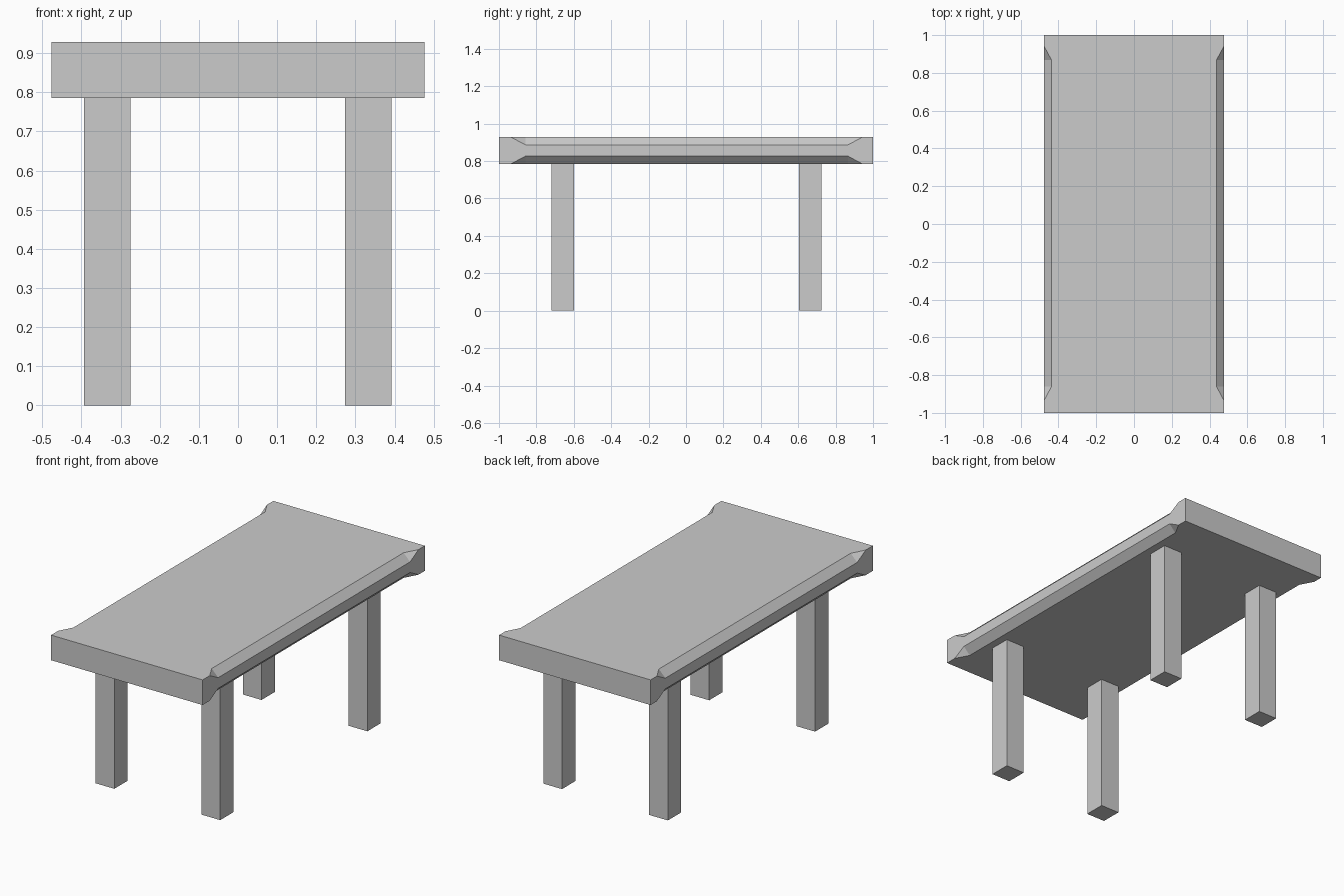
import bpy, bmesh

if "Cube" in bpy.data.objects:
    bpy.data.objects.remove(bpy.data.objects["Cube"])

HX, HY = 0.477, 1.0            # half size of the top
Z0, Z1 = 0.785, 0.928          # underside and upper face
CUT = 0.041                    # chamfer size
FULL = (-0.859, 0.867)         # where the chamfer is full depth
TIP = (-0.936, 0.943)          # where the chamfer runs out to the corner edge


def finish(name, bm):
    bmesh.ops.remove_doubles(bm, verts=bm.verts, dist=1e-5)
    bmesh.ops.recalc_face_normals(bm, faces=bm.faces)
    mesh = bpy.data.meshes.new(name)
    bm.to_mesh(mesh)
    bm.free()
    bpy.context.collection.objects.link(bpy.data.objects.new(name, mesh))


def face(bm, pts):
    bm.faces.new([bm.verts.new(p) for p in pts])


def edge_path(x, z, dx, dz):
    """Long edge of a face, stepping inward by dx, dz along the stopped chamfer."""
    return [(x, -HY, z), (x, TIP[0], z), (x + dx, FULL[0], z + dz),
            (x + dx, FULL[1], z + dz), (x, TIP[1], z), (x, HY, z)]


# Table top with stopped chamfers on all four long edges
bm = bmesh.new()
for z in (Z0, Z1):
    face(bm, edge_path(-HX, z, CUT, 0) + edge_path(HX, z, -CUT, 0)[::-1])
for s in (-1, 1):
    x = s * HX
    face(bm, edge_path(x, Z0, 0, CUT) + edge_path(x, Z1, 0, -CUT)[::-1])
    face(bm, [(-HX, s * HY, Z0), (HX, s * HY, Z0), (HX, s * HY, Z1), (-HX, s * HY, Z1)])
    for z, d in ((Z0, CUT), (Z1, -CUT)):
        flat = edge_path(x, z, -s * CUT, 0)
        side = edge_path(x, z, 0, d)
        face(bm, [flat[2], flat[3], side[3], side[2]])
        face(bm, [flat[1], flat[2], side[2]])
        face(bm, [flat[4], flat[3], side[3]])
finish("table_top", bm)

# Four square legs
for yname, y in (("front", -0.66), ("back", 0.664)):
    for xname, x in (("left", -0.334), ("right", 0.333)):
        bm = bmesh.new()
        bmesh.ops.create_cube(bm, size=1)
        bmesh.ops.scale(bm, vec=(0.118, 0.12, Z0), verts=bm.verts)
        bmesh.ops.translate(bm, vec=(x, y, Z0 / 2), verts=bm.verts)
        finish(f"{yname}_{xname}_leg", bm)
